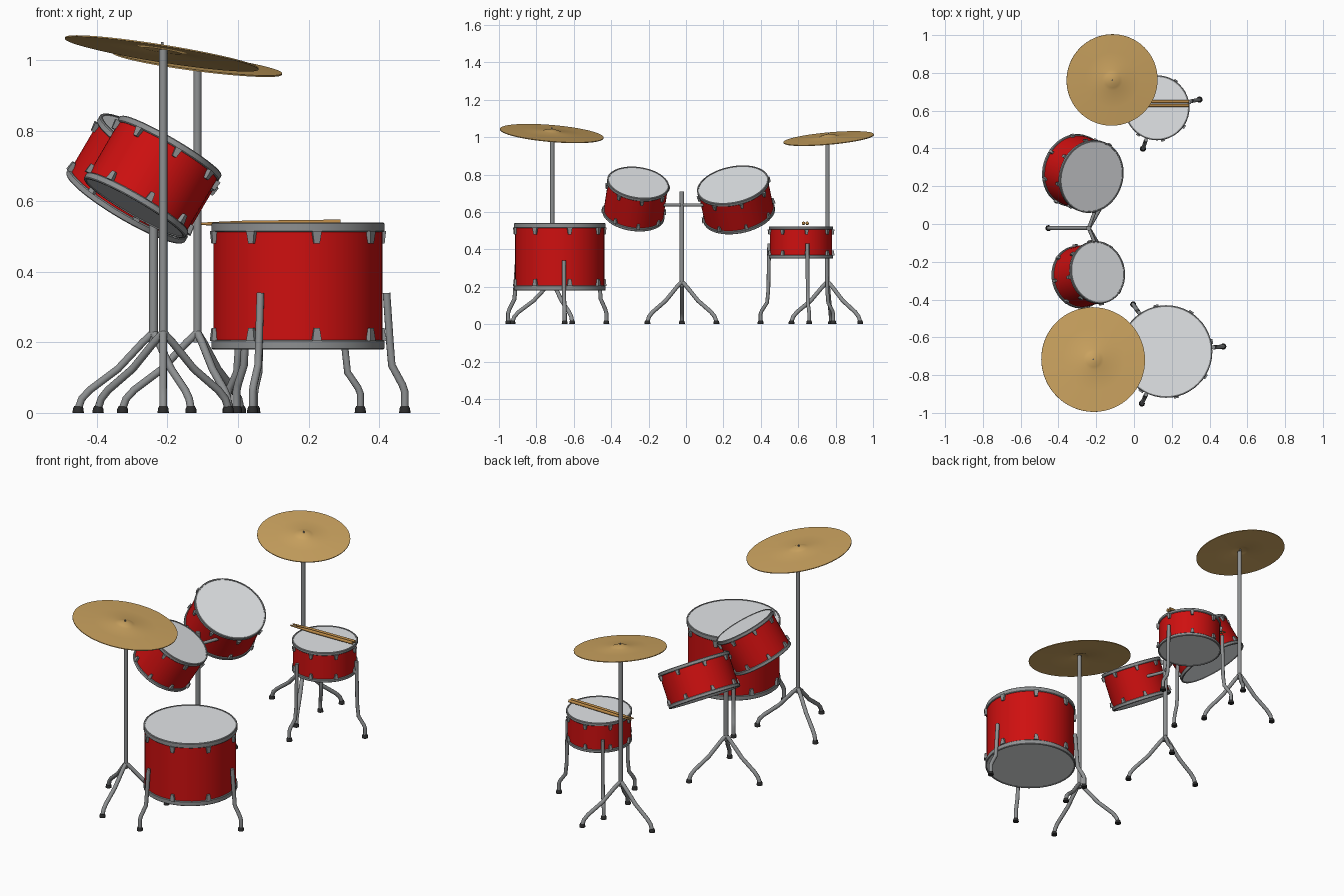
import bpy
import bmesh
from math import sin, cos, pi, radians
from mathutils import Vector, Matrix

cube = bpy.data.objects.get("Cube")
if cube:
    bpy.data.objects.remove(cube)


def material(name, rgb):
    m = bpy.data.materials.new(name)
    m.use_nodes = True
    m.diffuse_color = (*rgb, 1)
    m.node_tree.nodes["Principled BSDF"].inputs["Base Color"].default_value = (*rgb, 1)
    return m


RED = material("red shell", (0.62, 0.005, 0.005))
METAL = material("grey metal", (0.27, 0.28, 0.285))
SKIN = material("white drum skin", (0.76, 0.78, 0.8))
BRASS = material("brass", (0.62, 0.38, 0.12))
WOOD = material("stick wood", (0.47, 0.24, 0.06))
RUBBER = material("black rubber", (0.025, 0.025, 0.025))


def finish(bm, name, mat, matrix=None):
    bmesh.ops.recalc_face_normals(bm, faces=bm.faces)
    mesh = bpy.data.meshes.new(name)
    bm.to_mesh(mesh)
    bm.free()
    mesh.shade_smooth()
    mesh.set_sharp_from_angle(angle=radians(35))
    mesh.materials.append(mat)
    obj = bpy.data.objects.new(name, mesh)
    bpy.context.collection.objects.link(obj)
    if matrix:
        obj.matrix_world = matrix
    return obj


def lathe(name, profile, mat, matrix=None, closed=False, steps=48):
    """Spin an (r, z) profile around z."""
    bm = bmesh.new()
    pts = list(profile) + ([profile[0]] if closed else [])
    verts = [bm.verts.new((r, 0, z)) for r, z in pts]
    edges = [bm.edges.new(pair) for pair in zip(verts, verts[1:])]
    bmesh.ops.spin(bm, geom=verts + edges, cent=(0, 0, 0), axis=(0, 0, 1),
                   angle=2 * pi, steps=steps, use_duplicate=False)
    bmesh.ops.remove_doubles(bm, verts=bm.verts, dist=0.0002)
    return finish(bm, name, mat, matrix)


def tube(name, points, radius, mat, tip=1.0):
    """Round bar along a path, with optional taper toward the end."""
    curve = bpy.data.curves.new(name, "CURVE")
    curve.dimensions = "3D"
    curve.bevel_depth = radius
    curve.bevel_resolution = 3
    curve.use_fill_caps = True
    spline = curve.splines.new("POLY")
    spline.points.add(len(points) - 1)
    for p, co in zip(spline.points, points):
        p.co = (*co, 1)
    spline.points[-1].radius = tip
    curve.materials.append(mat)
    obj = bpy.data.objects.new(name, curve)
    bpy.context.collection.objects.link(obj)
    bpy.ops.object.select_all(action="DESELECT")
    obj.select_set(True)
    bpy.context.view_layer.objects.active = obj
    bpy.ops.object.convert(target="MESH")
    bpy.context.object.data.shade_smooth()
    bpy.context.object.data.set_sharp_from_angle(angle=radians(50))


def frame(center, axis):
    turn = Vector((0, 0, 1)).rotation_difference(Vector(axis))
    return Matrix.Translation(center) @ turn.to_matrix().to_4x4()


def drum(name, center, axis, r, depth, hoop, phase, lug):
    """Drum whose top rim centre is at center, facing along axis."""
    m = frame(center, axis)
    shell = r - 0.006
    lathe(name + "_shell", [(shell, -hoop / 2), (shell, hoop / 2 - depth)], RED, m)
    for end, top, way in (("top", 0, -1), ("bottom", -depth, 1)):
        inner = r - 0.009
        c = 0.003
        lathe(f"{name}_{end}_hoop",
              [(inner, top), (r - c, top), (r, top + way * c),
               (r, top + way * (hoop - c)), (r - c, top + way * hoop),
               (inner, top + way * hoop)], METAL, m, closed=True)
        z = top + way * 0.003
        lathe(f"{name}_{end}_skin", [(0, z), (inner + 0.001, z)], SKIN, m)
        # Tapered lugs, wide beside the hoop
        bm = bmesh.new()
        for i in range(8):
            made = bmesh.ops.create_cube(bm, size=1)["verts"]
            for v in made:
                s = v.co.z * way
                taper = 1.0 if s < 0 else 0.6
                v.co = (v.co.x * 0.016 * taper, v.co.y * lug * 0.75 * taper, v.co.z * lug)
            place = (Matrix.Rotation(radians(phase + 45 * i), 4, "Z")
                     @ Matrix.Translation((r, 0, top + way * (hoop + lug * 0.42))))
            bmesh.ops.transform(bm, matrix=place, verts=made)
        finish(bm, f"{name}_{end}_lugs", METAL, m)


def legs(name, center, angles, path, radius):
    """Bent legs with rubber feet; path is (distance out, height)."""
    cx, cy = center
    for i, a in enumerate(angles):
        a = radians(a)
        pts = [(cx + d * cos(a), cy + d * sin(a), z) for d, z in path]
        tube(f"{name}_leg_{i + 1}", pts, radius, METAL)
        x, y, _ = pts[-1]
        lathe(f"{name}_foot_{i + 1}",
              [(0, 0), (0.016, 0), (0.015, 0.012), (0.011, 0.02), (0, 0.02)],
              RUBBER, Matrix.Translation((x, y, 0)), steps=16)


def stand(name, center, first_angle, height, radius):
    x, y = center
    tube(name + "_pole", [(x, y, 0.2), (x, y, height)], radius, METAL)
    path = [(0, 0.228), (0.03, 0.2), (0.1, 0.125), (0.18, 0.065), (0.203, 0.04), (0.213, 0.012)]
    legs(name, center, [first_angle + 120 * i for i in range(3)], path, 0.011)


def cymbal(name, center, slope, r):
    """Thin dished plate with a raised bell."""
    top = [(0, 0.016), (0.02, 0.014), (0.04, 0.008), (0.055, 0.003),
           (r * 0.6, -0.001), (r, -0.006)]
    under = [(d, z - 0.004) for d, z in reversed(top)]
    lathe(name, top + under, BRASS, frame(center, (-slope[0], -slope[1], 1)), steps=64)
    tip = Vector(center)
    tube(name + "_pin", [tip, tip + Vector((0, 0, 0.024))], 0.004, METAL)


# Floor tom and snare on their own legs
drum("floor_tom", (0.17, -0.675, 0.54), (0, 0, 1), 0.245, 0.36, 0.027, 12.5, 0.036)
legs("floor_tom", (0.17, -0.675), (5, 125, 245),
     [(0.252, 0.34), (0.262, 0.195), (0.267, 0.135), (0.297, 0.08), (0.304, 0.06), (0.304, 0.012)], 0.011)
drum("snare", (0.122, 0.615, 0.523), (0, 0, 1), 0.172, 0.172, 0.018, 10, 0.027)
legs("snare", (0.122, 0.615), (11, 131, 251),
     [(0.18, 0.43), (0.185, 0.18), (0.192, 0.115), (0.222, 0.072), (0.229, 0.055), (0.229, 0.012)], 0.01)

# Tilted toms on a shared stand
drum("back_tom", (-0.222, 0.25, 0.747), (0.5, -0.18, 0.847), 0.195, 0.195, 0.02, 10, 0.027)
drum("front_tom", (-0.19, -0.255, 0.758), (0.5, 0.13, 0.856), 0.167, 0.208, 0.02, 10, 0.027)
stand("tom_stand", (-0.24, -0.022), 180, 0.71, 0.013)
for side, y in (("back", 0.1), ("front", -0.13)):
    tube(side + "_tom_arm", [(-0.24, -0.022, 0.637), (-0.195, y, 0.637)], 0.009, METAL)

# Cymbals and their stands
stand("front_cymbal_stand", (-0.212, -0.715), 30, 1.03, 0.0115)
cymbal("front_cymbal", (-0.215, -0.717, 1.027), (-0.16, -0.085), 0.278)
stand("back_cymbal_stand", (-0.115, 0.757), 55, 0.998, 0.0115)
cymbal("back_cymbal", (-0.115, 0.762, 1.0), (-0.13, 0.09), 0.243)

# Pair of sticks resting on the snare
for i, y in enumerate((0.628, 0.648)):
    tube(f"drumstick_{i + 1}", [(0.29, y, 0.54), (0.02, y, 0.537), (-0.105, y, 0.536)],
         0.0085, WOOD, tip=0.45)
